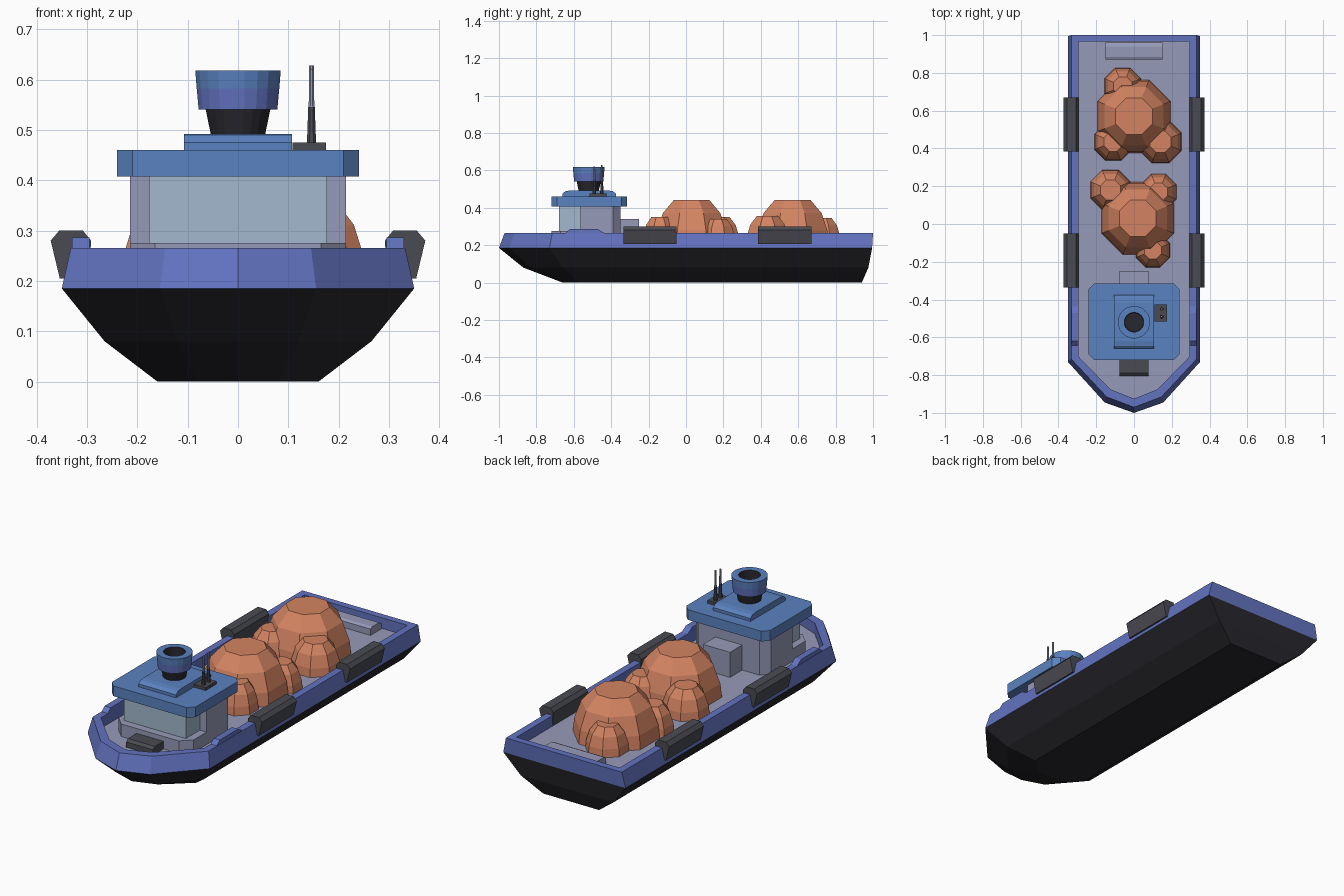
import bpy, bmesh, math

if "Cube" in bpy.data.objects:
    bpy.data.objects.remove(bpy.data.objects["Cube"])


def mat(name, r, g, b):
    m = bpy.data.materials.new(name)
    lin = lambda c: ((c / 255 + 0.055) / 1.055) ** 2.4
    m.diffuse_color = (lin(r), lin(g), lin(b), 1)
    m.use_nodes = True
    m.node_tree.nodes["Principled BSDF"].inputs["Base Color"].default_value = m.diffuse_color
    return m


BLACK = mat("hull black", 40, 39, 45)
BLUE = mat("hull blue", 98, 115, 192)
SKY = mat("roof blue", 90, 130, 192)
GREY = mat("deck grey", 150, 154, 184)
GLASS = mat("window glass", 162, 184, 206)
DARK = mat("dark grey", 74, 75, 82)
CLAY = mat("cargo clay", 212, 132, 98)


def loft(name, rings, mats, rule=lambda k: 0):
    """Skin closed rings of equal length and cap both ends; rule(ring index) picks the material."""
    bm = bmesh.new()
    vs = [[bm.verts.new(p) for p in ring] for ring in rings]
    n = len(vs[0])
    for k in range(len(vs) - 1):
        for i in range(n):
            j = (i + 1) % n
            f = bm.faces.new((vs[k][i], vs[k][j], vs[k + 1][j], vs[k + 1][i]))
            f.material_index = rule(k)
    bm.faces.new(vs[0][::-1]).material_index = rule(0)
    bm.faces.new(vs[-1]).material_index = rule(len(vs) - 1)
    bmesh.ops.recalc_face_normals(bm, faces=bm.faces)
    me = bpy.data.meshes.new(name)
    bm.to_mesh(me)
    bm.free()
    for m in mats:
        me.materials.append(m)
    ob = bpy.data.objects.new(name, me)
    bpy.context.collection.objects.link(ob)
    return ob


def prism(name, pts, z0, z1, m):
    return loft(name, [[(x, y, z) for x, y in pts] for z in (z0, z1)], [m])


def box(name, x0, x1, y0, y1, z0, z1, m):
    return prism(name, [(x0, y0), (x1, y0), (x1, y1), (x0, y1)], z0, z1, m)


def lathe(name, cx, cy, profile, n, mats, rule=lambda k: 0):
    """Turned part from (radius, height) pairs."""
    angles = [math.tau * (i + 0.5) / n for i in range(n)]
    rings = [[(cx + r * math.cos(t), cy + r * math.sin(t), z) for t in angles] for r, z in profile]
    return loft(name, rings, mats, rule)


def along_y(name, pts, y0, y1, m):
    return loft(name, [[(x, y, z) for x, z in pts] for y in (y0, y1)], [m])


def along_x(name, pts, x0, x1, m):
    return loft(name, [[(x, y, z) for y, z in pts] for x in (x0, x1)], [m])


def cut_rect(w, y0, y1, front, back):
    """Rectangle outline with front and back corners cut off."""
    return [(-w + front, y0), (w - front, y0), (w, y0 + front), (w, y1 - back),
            (w - back, y1), (-w + back, y1), (-w, y1 - back), (-w, y0 + front)]


# Hull: each ring = height, half width, stern y, shoulder y, bow chine x and y, bow tip y
DECK = 0.21
sections = [
    (0.0, 0.16, 0.94, -0.57, 0.08, -0.64, -0.66),
    (0.08, 0.265, 0.975, -0.66, 0.12, -0.83, -0.87),
    (0.185, 0.35, 0.995, -0.73, 0.155, -0.945, -1.0),
    (0.265, 0.332, 1.0, -0.715, 0.145, -0.915, -0.97),
    (0.265, 0.295, 0.965, -0.70, 0.125, -0.875, -0.925),
    (DECK, 0.295, 0.965, -0.70, 0.125, -0.875, -0.925),
]
rings = []
for z, w, ys, yb, cx, cy, tip in sections:
    rings.append([(w, ys, z), (-w, ys, z), (-w, yb, z), (-cx, cy, z),
                  (0, tip, z), (cx, cy, z), (w, yb, z)])
loft("hull", rings, [BLACK, BLUE, GREY], lambda k: 0 if k < 2 else (1 if k < 5 else 2))

# Fenders hooked over the rail, and raised rail sections, on both sides
fender = [(0.295, 0.205), (0.354, 0.205), (0.372, 0.28), (0.355, 0.30), (0.308, 0.30), (0.292, 0.28)]
rail = [(-0.65, 0.26), (-0.62, 0.286), (-0.47, 0.286), (-0.43, 0.26)]
for s, side in ((1, "right"), (-1, "left")):
    profile = [(s * x, z) for x, z in fender]
    along_y(side + "_front_fender", profile, -0.335, -0.05, DARK)
    along_y(side + "_rear_fender", profile, 0.385, 0.67, DARK)
    along_x(side + "_raised_rail", rail, s * 0.295, s * 0.33, BLUE)

# Wheelhouse: base, glazed front, solid rear, roof
prism("cabin_base", cut_rect(0.215, -0.72, -0.36, 0.05, 0.03), DECK, 0.275, GREY)
box("cabin_windows", -0.177, 0.177, -0.68, -0.56, 0.27, 0.41, GLASS)
prism("cabin_rear", cut_rect(0.215, -0.565, -0.35, 0.0, 0.04), DECK, 0.41, GREY)
prism("cabin_roof", cut_rect(0.24, -0.72, -0.315, 0.03, 0.03), 0.407, 0.46, SKY)
box("cabin_locker", -0.077, 0.077, -0.36, -0.25, DECK, 0.34, GREY)
along_x("roof_hatch", [(-0.66, 0.455), (-0.66, 0.475), (-0.645, 0.488), (-0.62, 0.492),
                       (-0.415, 0.492), (-0.39, 0.488), (-0.375, 0.475), (-0.375, 0.455)],
        -0.107, 0.107, SKY)

# Funnel with a hollow collar
lathe("funnel_neck", 0, -0.52, [(0.054, 0.488), (0.067, 0.55)], 20, [BLACK])
lathe("funnel_collar", 0, -0.52,
      [(0.06, 0.54), (0.079, 0.54), (0.083, 0.582), (0.086, 0.618), (0.052, 0.618), (0.05, 0.57)],
      20, [BLUE, SKY, BLACK], lambda k: 0 if k < 2 else (1 if k < 4 else 2))

# Twin aerials on a foot plate
box("aerial_plate", 0.108, 0.175, -0.515, -0.425, 0.458, 0.475, DARK)
for y, top in ((-0.49, 0.62), (-0.45, 0.628)):
    lathe("aerial", 0.146, y, [(0.010, 0.47), (0.007, 0.545), (0.006, 0.55), (0.005, top)],
          8, [DARK, GREY], lambda k: 0 if k < 1 else 1)

# Bow and stern deck lockers
along_x("bow_locker", [(-0.805, DECK), (-0.805, 0.238), (-0.79, 0.25), (-0.715, 0.25), (-0.715, DECK)],
        -0.077, 0.077, DARK)
along_x("stern_locker", [(0.87, DECK), (0.87, 0.243), (0.885, 0.25), (0.94, 0.25), (0.962, 0.235),
                         (0.962, DECK)], -0.15, 0.15, GREY)

# Cargo heaps: faceted domes
heaps = [(0.02, 0.03, 0.208, 0.44), (-0.125, 0.18, 0.115, 0.35), (0.13, 0.17, 0.102, 0.34),
         (0.10, -0.14, 0.098, 0.35), (0.0, 0.57, 0.21, 0.44), (-0.06, 0.73, 0.105, 0.345),
         (-0.11, 0.435, 0.108, 0.35), (0.14, 0.435, 0.122, 0.355)]
for x, y, r, top in heaps:
    h = top - DECK
    lathe("cargo_heap", x, y, [(r, DECK - 0.005), (0.96 * r, DECK + 0.3 * h),
                               (0.80 * r, DECK + 0.7 * h), (0.50 * r, top)], 8, [CLAY])
